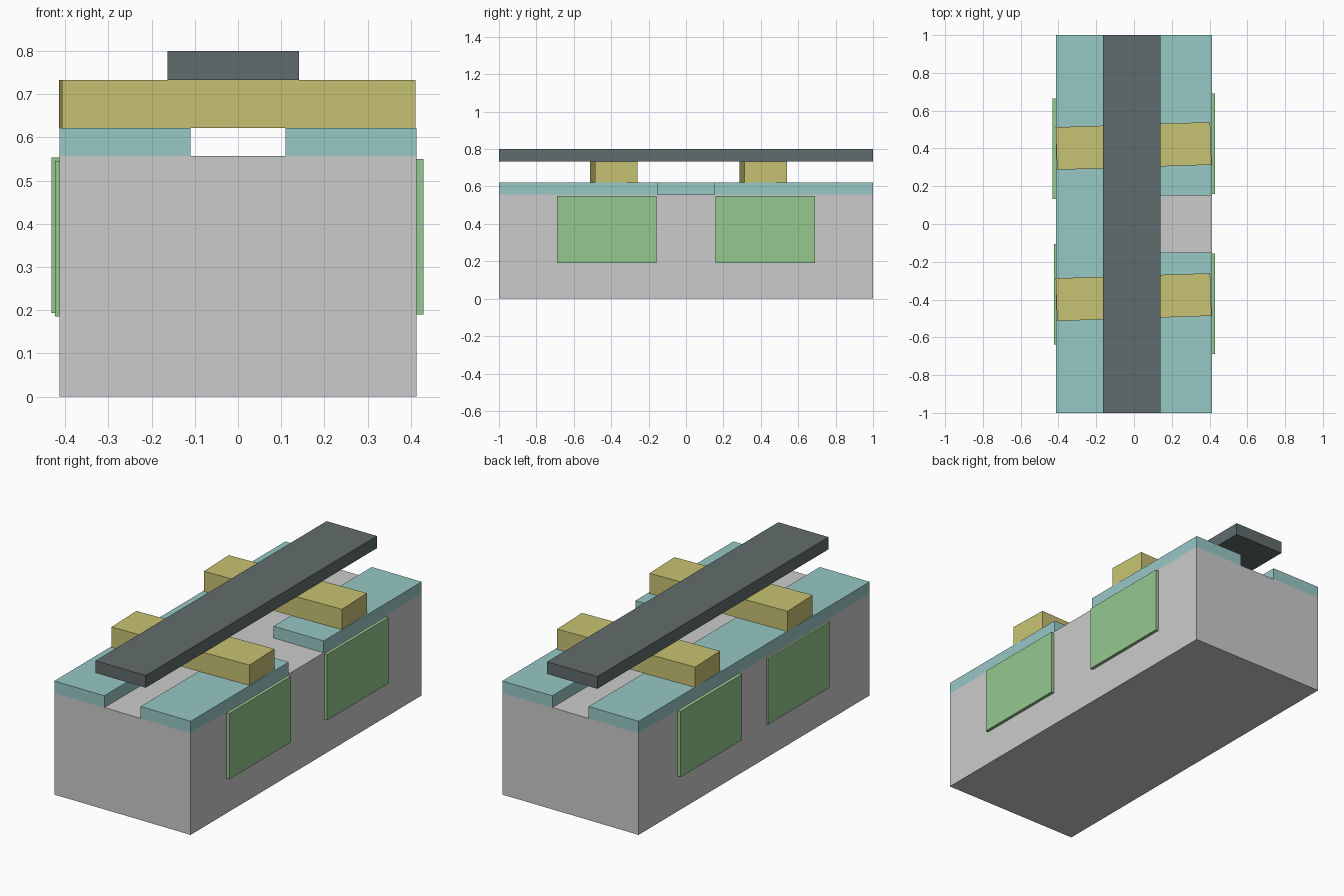
import bpy
import math

if "Cube" in bpy.data.objects:
    bpy.data.objects.remove(bpy.data.objects["Cube"])


def material(name, rgb):
    m = bpy.data.materials.new(name)
    m.diffuse_color = (*rgb, 1)
    m.use_nodes = True
    m.node_tree.nodes["Principled BSDF"].inputs["Base Color"].default_value = m.diffuse_color
    return m


TEAL = material("teal", (0.31, 0.58, 0.56))
YELLOW = material("yellow", (0.57, 0.54, 0.17))
GREEN = material("green", (0.30, 0.58, 0.28))
DARK = material("dark", (0.12, 0.15, 0.15))


def box(name, x, y, z, mat=None, turn=0.0):
    """Box spanning the given x, y and z ranges, turned about its own z axis."""
    bpy.ops.mesh.primitive_cube_add(size=1)
    ob = bpy.context.object
    ob.name = name
    for v in ob.data.vertices:
        v.co = [c * (r[1] - r[0]) for c, r in zip(v.co, (x, y, z))]
    ob.location = [sum(r) / 2 for r in (x, y, z)]
    ob.rotation_euler.z = turn
    if mat:
        ob.data.materials.append(mat)
    return ob


W, TOP, DECK, BAR = 0.413, 0.557, 0.622, 0.733

# Main block
box("body", (-W, W), (-1, 1), (0, TOP))

# Deck strips: continuous on the left, split by a gap on the right
box("left_deck", (-W, -0.11), (-1, 1), (TOP, DECK), TEAL)
box("right_deck_front", (0.11, W), (-1, -0.152), (TOP, DECK), TEAL)
box("right_deck_back", (0.11, W), (0.152, 1), (TOP, DECK), TEAL)

# Slightly turned cross bars
for name, y in (("front", -0.387), ("back", 0.413)):
    box(name + "_cross_bar", (-0.411, 0.407), (y - 0.113, y + 0.113),
        (DECK, BAR), YELLOW, math.radians(1.9))

# Long top plank
box("top_plank", (-0.163, 0.141), (-1, 1), (BAR, 0.8), DARK)

# Thin side panels: outer x, centre y, bottom z
for name, x, y, z in (("right_front", 0.43, -0.423, 0.19),
                      ("right_back", 0.43, 0.424, 0.19),
                      ("left_front", -0.424, -0.372, 0.185),
                      ("left_back", -0.432, 0.398, 0.193)):
    inner = math.copysign(W - 0.005, x)
    box(name + "_panel", sorted((inner, x)), (y - 0.266, y + 0.266),
        (z, z + 0.36), GREEN)
